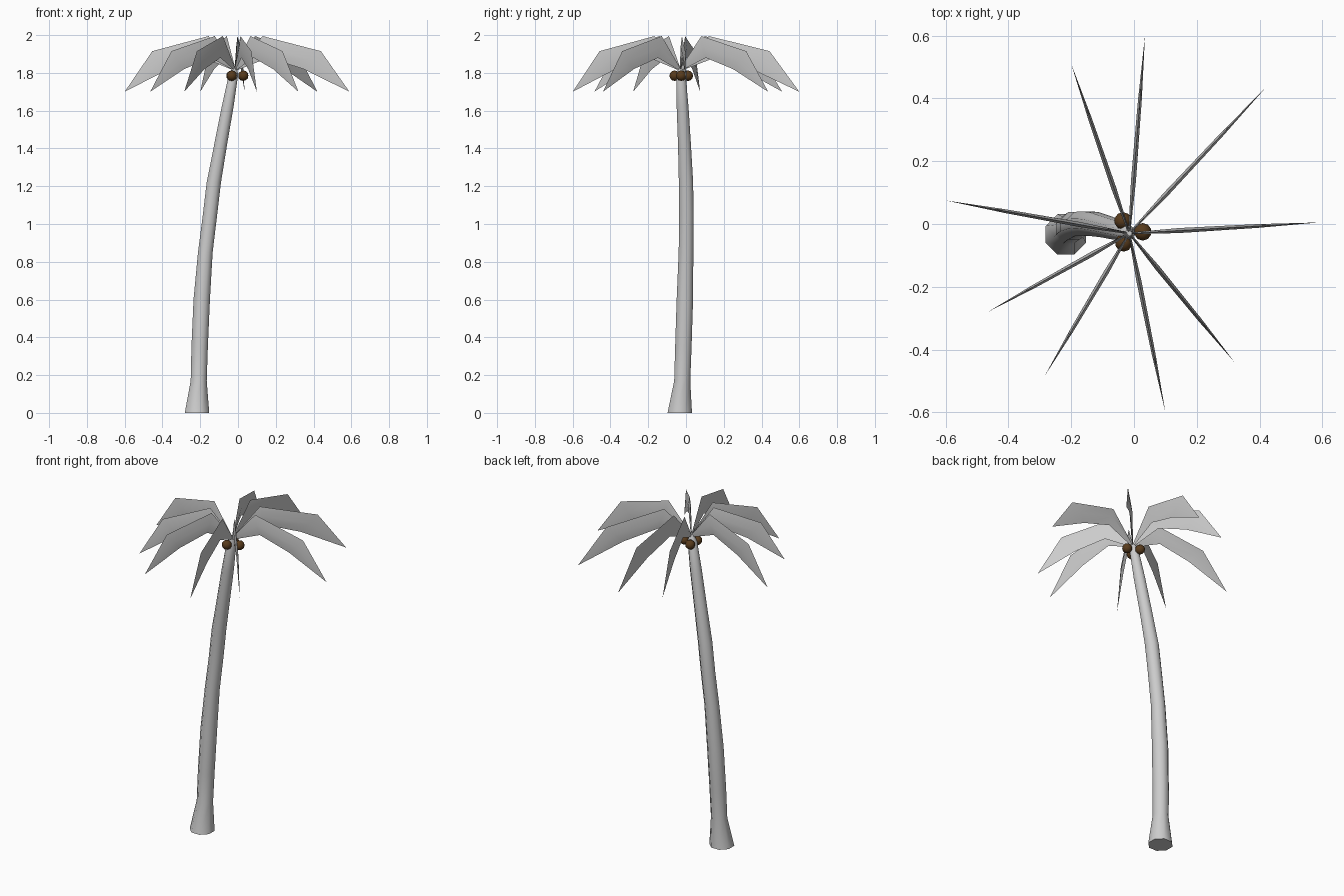
import bpy, bmesh, math
from mathutils import Vector

cube = bpy.data.objects.get("Cube")
if cube:
    bpy.data.objects.remove(cube)


def material(name, colour):
    mat = bpy.data.materials.new(name)
    mat.use_nodes = True
    mat.diffuse_color = (*colour, 1)
    node = next(n for n in mat.node_tree.nodes if n.type == 'BSDF_PRINCIPLED')
    node.inputs["Base Color"].default_value = (*colour, 1)
    return mat


def finish(name, bm, mat, angle):
    bmesh.ops.recalc_face_normals(bm, faces=bm.faces)
    mesh = bpy.data.meshes.new(name)
    bm.to_mesh(mesh)
    bm.free()
    mesh.materials.append(mat)
    obj = bpy.data.objects.new(name, mesh)
    bpy.context.collection.objects.link(obj)
    bpy.ops.object.select_all(action='DESELECT')
    obj.select_set(True)
    bpy.context.view_layer.objects.active = obj
    bpy.ops.object.shade_smooth_by_angle(angle=math.radians(angle))
    return obj


def bridge(bm, a, b):
    for i in range(len(a)):
        j = (i + 1) % len(a)
        bm.faces.new((a[i], a[j], b[j], b[i]))


grey = material("pale grey", (0.6, 0.6, 0.6))
brown = material("coconut brown", (0.1, 0.045, 0.012))

# Leaning trunk: eight-sided rings (x, y, z, radius)
SIDES = 8
trunk_rings = [
    (-.217, -.033, 0, .07), (-.208, -.02, .17, .046), (-.203, -.014, .35, .047),
    (-.192, -.006, .6, .047), (-.173, 0, .85, .042), (-.148, .002, 1.05, .041),
    (-.128, 0, 1.22, .041), (-.092, -.008, 1.42, .037),
    (-.055, -.018, 1.62, .034), (-.024, -.027, 1.79, .027), (-.018, -.03, 1.83, .012),
]
bm = bmesh.new()
rings = []
for x, y, z, r in trunk_rings:
    angles = [math.tau * (i + .5) / SIDES for i in range(SIDES)]
    rings.append([bm.verts.new((x + r * math.cos(a), y + r * math.sin(a), z)) for a in angles])
for low, high in zip(rings, rings[1:]):
    bridge(bm, low, high)
bm.faces.new(rings[0])
bm.faces.new(rings[-1])
finish("trunk", bm, grey, 50)

# Thin upright fronds: stations of (reach, top, bottom, half thickness)
HUB = Vector((-.015, -.03, 0))
stations = [(.015, 0, 1.835, 1.81, .003), (.24, .29, 1.995, 1.88, .008),
            (.75, .6, 1.915, 1.82, .006)]
tips = [(-.2, .51), (.035, .6), (.42, .435), (.59, .005), (.32, -.44),
        (.1, -.6), (-.285, -.485), (-.465, -.28), (-.6, .075)]
for number, tip in enumerate(tips, 1):
    reach = Vector((*tip, 0)) - HUB
    side = Vector((-reach.y, reach.x, 0)).normalized()
    bm = bmesh.new()
    sections = []
    for top_at, low_at, top, low, half in stations:
        mid = HUB + reach * (top_at + low_at) / 2 + Vector((0, 0, (top + low) / 2))
        points = (HUB + reach * top_at + Vector((0, 0, top)), mid + side * half,
                  HUB + reach * low_at + Vector((0, 0, low)), mid - side * half)
        sections.append([bm.verts.new(p) for p in points])
    for a, b in zip(sections, sections[1:]):
        bridge(bm, a, b)
    bm.faces.new(sections[0])
    end = bm.verts.new(HUB + reach + Vector((0, 0, 1.7)))
    last = sections[-1]
    for i in range(4):
        bm.faces.new((last[i], last[(i + 1) % 4], end))
    finish(f"frond_{number}", bm, grey, 60)

# Three coconuts clustered under the fronds
for number, (x, y) in enumerate([(.028, -.025), (-.035, .01), (-.033, -.06)], 1):
    bm = bmesh.new()
    bmesh.ops.create_icosphere(bm, subdivisions=2, radius=.028)
    bmesh.ops.translate(bm, verts=bm.verts, vec=(x, y, 1.785))
    finish(f"coconut_{number}", bm, brown, 60)
